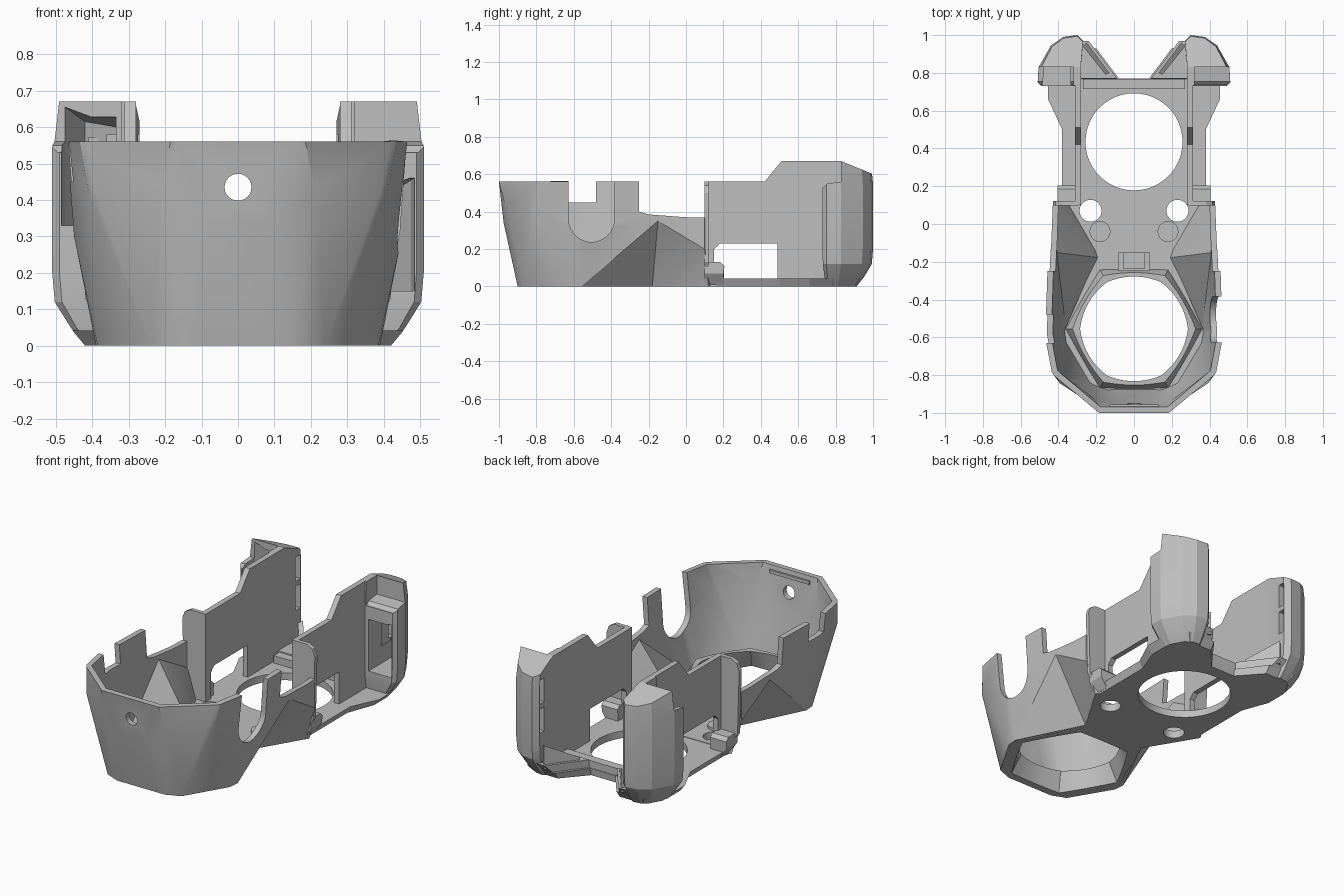
import bpy, bmesh, math

cube = bpy.data.objects.get("Cube")
if cube:
    bpy.data.objects.remove(cube)

grey = bpy.data.materials.new("mid_grey")
grey.use_nodes = True
grey.diffuse_color = (0.52, 0.52, 0.52, 1)
grey.node_tree.nodes["Principled BSDF"].inputs["Base Color"].default_value = grey.diffuse_color


def finish(name, bm, fix=True):
    if fix:
        bmesh.ops.recalc_face_normals(bm, faces=bm.faces)
    mesh = bpy.data.meshes.new(name)
    bm.to_mesh(mesh)
    bm.free()
    mesh.materials.append(grey)
    obj = bpy.data.objects.new(name, mesh)
    bpy.context.collection.objects.link(obj)
    return obj


def loft(name, rings, loop=False):
    """Skin closed rings; cap the ends, or join last to first."""
    bm = bmesh.new()
    vs = [[bm.verts.new(p) for p in ring] for ring in rings]
    n = len(rings[0])
    pairs = list(zip(vs, vs[1:])) + ([(vs[-1], vs[0])] if loop else [])
    for a, b in pairs:
        for i in range(n):
            j = (i + 1) % n
            bm.faces.new((a[i], a[j], b[j], b[i]))
    if not loop:
        bm.faces.new(vs[0])
        bm.faces.new(vs[-1])
    return finish(name, bm)


def plan(pts, z, s=1):
    return [(s * x, y, z) for x, y in pts]


def side(name, pts, x0, x1):
    """Extrude a y-z profile along x."""
    return loft(name, [[(x, y, z) for y, z in pts] for x in (x0, x1)])


def box(name, x, y, z):
    return side(name, [(y[0], z[0]), (y[1], z[0]), (y[1], z[1]), (y[0], z[1])], *x)


def circle(cx, cy, r, n=48):
    return [(cx + r * math.cos(t * math.tau / n), cy + r * math.sin(t * math.tau / n))
            for t in range(n)]


def disc(name, x, y, r, z0, z1):
    c = circle(x, y, r)
    return loft(name, [plan(c, z0), plan(c, z1)])


def bake(obj):
    dg = bpy.context.evaluated_depsgraph_get()
    mesh = bpy.data.meshes.new_from_object(obj.evaluated_get(dg))
    obj.modifiers.clear()
    obj.data = mesh


def cut(obj, *cutters):
    for c in cutters:
        c.hide_render = True
        mod = obj.modifiers.new("cut", "BOOLEAN")
        mod.operation, mod.solver, mod.object = "DIFFERENCE", "EXACT", c
    bake(obj)
    for c in cutters:
        bpy.data.objects.remove(c)


def mirror_half(half):
    return half + [(-x, y) for x, y in reversed(half)]


# Faceted front cup: columns of bottom, middle and top points
columns = [
    [(.10, -.90, 0), (.10, -.975, .34), (.165, -1, .56)],
    [(.155, -.90, 0), (.21, -.965, .43), (.185, -1, .56)],
    [(.24, -.865, 0), (.39, -.845, .42), (.42, -.805, .56)],
    [(.385, -.62, 0), (.41, -.82, .42), (.435, -.785, .56)],
    [(.39, -.56, 0), (.45, -.56, .30), (.47, -.60, .56)],
    [(.20, -.18, 0), (.44, -.15, .35), (.455, -.15, .56)],
    [(.38, .12, 0), (.43, .10, .20), (.43, .10, .56)],
]
columns = [[(-x, y, z) for x, y, z in c] for c in reversed(columns)] + columns
bm = bmesh.new()
grid = [[bm.verts.new(p) for p in c] for c in columns]
for a, b in zip(grid, grid[1:]):
    for k in range(2):
        bm.faces.new((a[k], b[k], b[k + 1], a[k + 1]))
bmesh.ops.triangulate(bm, faces=bm.faces)
cup = finish("front_cup", bm, fix=False)
solid = cup.modifiers.new("thickness", "SOLIDIFY")
solid.thickness, solid.offset = .032, -1
bake(cup)
arch = [(y, z) for y, z in circle(-.505, .36, .122)]
hole = circle(0, .435, .037, 24)
cut(cup,
    side("arch_cutter", arch, .3, .6),
    box("slot_cutter", (.3, .6), (-.627, -.383), (.36, .7)),
    box("notch_cutter", (-.6, -.3), (-.63, -.48), (.45, .7)),
    box("rim_cutter", (-.6, .6), (-1.1, .2), (.561, .7)),
    side("rear_rim_cutter", [(-.25, .7), (-.25, .40), (-.2, .385), (0, .37), (.3, .37), (.3, .7)],
         -.6, .6),
    loft("front_hole_cutter", [[(x, y, z) for x, z in hole] for y in (-1.1, -.9)]))

# Front rim ledge
box("rim_ledge", (-.13, .13), (-.975, -.955), (.515, .535))


# Hexagonal collar around the front opening
def hexring(apothem, rounding, z, n=60):
    pts = []
    for i in range(n):
        t = i * math.tau / n
        r = apothem / math.cos(t % (math.pi / 3) - math.pi / 6)
        r = r + (apothem - r) * rounding
        pts.append((r * math.cos(t), -.555 + r * math.sin(t), z))
    return pts


loft("nozzle_collar", [hexring(.325, 0, 0), hexring(.30, .1, 0), hexring(.277, .8, .11),
                       hexring(.298, .4, .11), hexring(.315, .1, .05)], loop=True)

# Front floor with its openings
front = mirror_half([(.155, -.895), (.24, -.86), (.385, -.6), (.2, -.18), (.37, .11), (.36, .16)])
floor = loft("front_floor", [plan(front, 0), plan(front, .045)])
cut(floor, loft("hex_cutter", [hexring(.305, .1, -.1), hexring(.305, .1, .2)]),
    *[disc("hole_cutter", s * .23, .07, .058, -.1, .2) for s in (1, -1)])
for s, tag in ((1, "left"), (-1, "right")):
    disc(tag + "_boss", s * .18, -.04, .055, .04, .06)
clip = box("center_clip", (-.085, .085), (-.25, -.15), (.02, .13))
cut(clip, box("clip_cutter", (-.055, .055), (-.235, -.1), (.06, .2)))

# Rear floor with the large round opening and chamfered outer edge
rear = [(.36, .16), (.36, .5), (.42, .66), (.42, .78), (.35, .9), (.2, .9), (.08, .765)]
wide = [(.38, .16), (.38, .5), (.455, .66), (.455, .78), (.38, .93), (.2, .93), (.08, .77)]
floor = loft("rear_floor", [plan(mirror_half(rear), 0), plan(mirror_half(wide), .042)])
cut(floor, disc("fan_cutter", 0, .435, .257, -.1, .2))
box("rear_crossbar", (-.27, .27), (.715, .767), (.02, .085))

# Side walls, pillars and their fittings
pillar = [(.28, .73), (.49, .73), (.51, .75), (.505, .83), (.44, .945), (.375, .99),
          (.30, 1.0), (.27, .97), (.28, .86)]


def shrink(k, x0=.28, y0=.78):
    return [(x0 + (x - x0) * k, y0 + (y - y0) * k) for x, y in pillar]


wall_profile = [(.1, .03), (.83, .03), (.83, .67), (.51, .67), (.42, .56), (.1, .56)]
for s, tag in ((1, "left"), (-1, "right")):
    # thin wall with a window
    wall = side(tag + "_side_wall", wall_profile, s * .28, s * .312)
    cut(wall, side("window_cutter", [(.15, .042), (.49, .042), (.49, .23), (.18, .23), (.15, .20)],
                   s * .2, s * .4))

    # front flange with a rounded outer corner, standing on a tapered foot
    flange = [(.29, .06), (.38, .06), (.42, .13), (.43, .5), (.415, .54), (.38, .56), (.29, .56)]
    loft(tag + "_flange", [[(s * x, y, z) for x, z in flange] for y in (.098, .122)])
    foot = [(.10, .01), (.20, .01), (.205, .11), (.185, .13), (.10, .13)]
    loft(tag + "_foot", [[(s * x, y, z) for y, z in foot] for x in (.30, .365)]
         + [[(s * .405, y, max(z, .07)) for y, z in foot]])

    # rear pillar with tapered base, sloped cap and stepped front shoulder
    post = loft(tag + "_pillar", [plan(shrink(.6), 0, s), plan(shrink(.78), .05, s),
                                  plan(shrink(.97), .12, s), plan(pillar, .2, s),
                                  plan(pillar, .55, s), plan(shrink(.94), .68, s)])
    cap = side("cap_cutter", [(.7, .67), (.83, .67), (1.1, .56), (1.1, .8), (.7, .8)],
               s * .1, s * .7)
    shoulder = side("shoulder_cutter", [(.6, .53), (.735, .53), (.755, .55), (.83, .56),
                                        (.83, .8), (.6, .8)], s * .32, s * .7)
    low, high = (.15, .46) if s > 0 else (.33, .655)
    pocket = [(.335, .70), (.47, .70), (.485, .73), (.475, .83), (.42, .925), (.335, .96)]
    roof = [(s * x, y, high - .42 * max(0, y - .83)) for x, y in pocket]
    pocket = loft("pocket_cutter", [plan(pocket, low, s), roof])
    cavity = box("cavity_cutter", (s * .33, s * .41), (.85, .94), (.25, .57))
    slots = [box("slot_cutter", (s * .2, s * .36), (.925, .965), (z, z + .14)) for z in (.27, .44)]
    cut(post, cap, shoulder, pocket, cavity, *slots)

    # low gusset and slanted rib joining the pillar to the floor
    base = [(.09, .765), (.3, .765), (.3, .90), (.2, .90)]
    top = [(.09, .77), (.3, .77), (.3, .97), (.24, .97)]
    loft(tag + "_gusset", [plan(base, .01, s), plan(top, .09, s)])
    rib = [(.13, .80), (.15, .79), (.27, .94), (.25, .96)]
    loft(tag + "_rib", [plan(rib, .06, s),
                        [(s * x, y, .1 + .6 * (y - .79)) for x, y in rib]])

# Soft shading across shallow facets, sharp edges kept
for obj in bpy.context.scene.objects:
    obj.select_set(obj.type == "MESH")
bpy.context.view_layer.objects.active = cup
bpy.ops.object.shade_smooth_by_angle(angle=math.radians(20))
